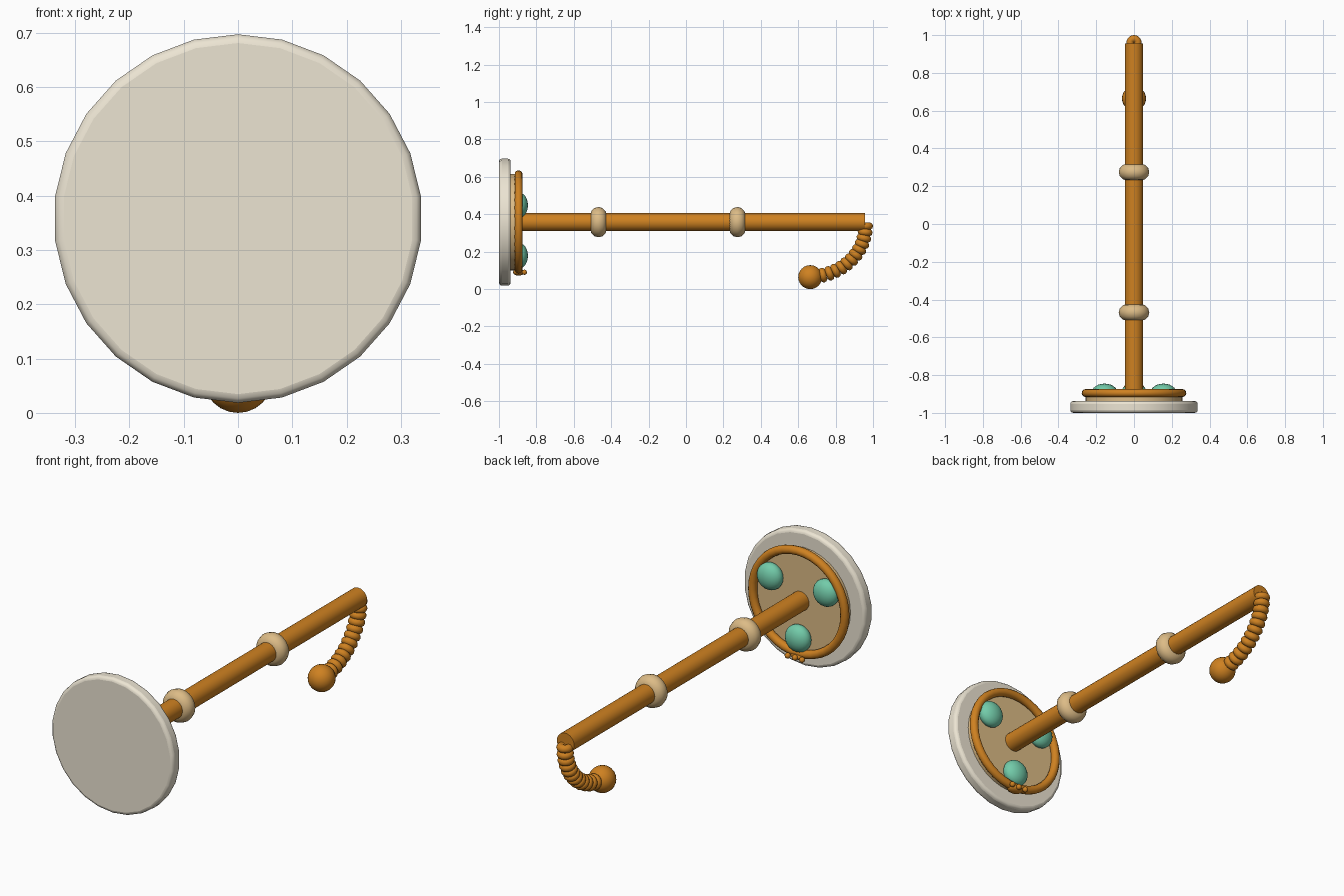
import bpy
from math import radians, sin, cos, pi

if "Cube" in bpy.data.objects:
    bpy.data.objects.remove(bpy.data.objects["Cube"])

ZC = 0.358  # height of the shaft axis


def material(name, rgb):
    m = bpy.data.materials.new(name)
    m.diffuse_color = (*rgb, 1)
    m.use_nodes = True
    m.node_tree.nodes["Principled BSDF"].inputs["Base Color"].default_value = m.diffuse_color
    return m


ORANGE = material("orange", (0.62, 0.22, 0.015))
CREAM = material("cream", (0.84, 0.78, 0.65))
TAN = material("tan", (0.72, 0.50, 0.24))
GREEN = material("green", (0.17, 0.60, 0.40))


def finish(name, mat, angle=40):
    o = bpy.context.object
    o.name = name
    o.data.materials.append(mat)
    bpy.ops.object.shade_smooth_by_angle(angle=radians(angle))
    return o


def disc(name, r, y0, y1, mat, sides, bevel=0):
    bpy.ops.mesh.primitive_cylinder_add(vertices=sides, radius=r, depth=y1 - y0,
                                        location=(0, (y0 + y1) / 2, ZC),
                                        rotation=(pi / 2, 0, 0))
    o = finish(name, mat)
    if bevel:
        b = o.modifiers.new("bevel", 'BEVEL')
        b.width = bevel
        b.segments = 3
        b.limit_method = 'ANGLE'
        b.angle_limit = radians(40)
    return o


def ring(name, major, minor, loc, mat, tilt=pi / 2, seg=32, mseg=12):
    bpy.ops.mesh.primitive_torus_add(major_radius=major, minor_radius=minor,
                                     major_segments=seg, minor_segments=mseg,
                                     location=loc, rotation=(tilt, 0, 0))
    return finish(name, mat, 60)


def ball(name, scale, loc, mat, seg=24):
    bpy.ops.mesh.primitive_uv_sphere_add(segments=seg, ring_count=seg // 2,
                                         radius=1, location=loc)
    bpy.context.object.scale = scale
    bpy.ops.object.transform_apply(location=False, rotation=False, scale=True)
    return finish(name, mat, 60)


# Base plate, inner plate and rim
disc("base_plate", 0.3395, -1.0, -0.937, CREAM, 26, 0.016)
disc("inner_plate", 0.258, -0.94, -0.908, TAN, 32)
ring("rim", 0.256, 0.021, (0, -0.895, ZC), ORANGE, seg=40)

# Three domed studs
for i in range(3):
    a = radians(30 + 120 * i)
    ball(f"stud_{i + 1}", (0.067, 0.045, 0.067),
         (0.18 * cos(a), -0.89, ZC + 0.18 * sin(a)), GREEN)

# Shaft and collars
disc("shaft", 0.048, -0.92, 0.956, ORANGE, 24)
for i, y in enumerate((-0.468, 0.275)):
    ring(f"collar_{i + 1}", 0.037, 0.044, (0, y, ZC), TAN)

# Ribbed curved tail with a ball at its tip
N = 13
for i in range(N):
    a = pi / 2 * i / N
    ring(f"tail_rib_{i + 1}", 0.0205, 0.0195,
         (0, 0.66 + 0.3 * cos(a), 0.337 - 0.27 * sin(a)),
         ORANGE, tilt=-a, seg=20, mseg=10)
ball("tail_ball", (0.064,) * 3, (0, 0.664, 0.064), ORANGE)

# Small paw below the rim
ball("paw", (0.042, 0.03, 0.018), (0, -0.895, 0.09), ORANGE, 16)
for i, x in enumerate((-0.04, 0, 0.04)):
    ball(f"toe_{i + 1}", (0.014,) * 3, (x, -0.864, 0.09), ORANGE, 12)
